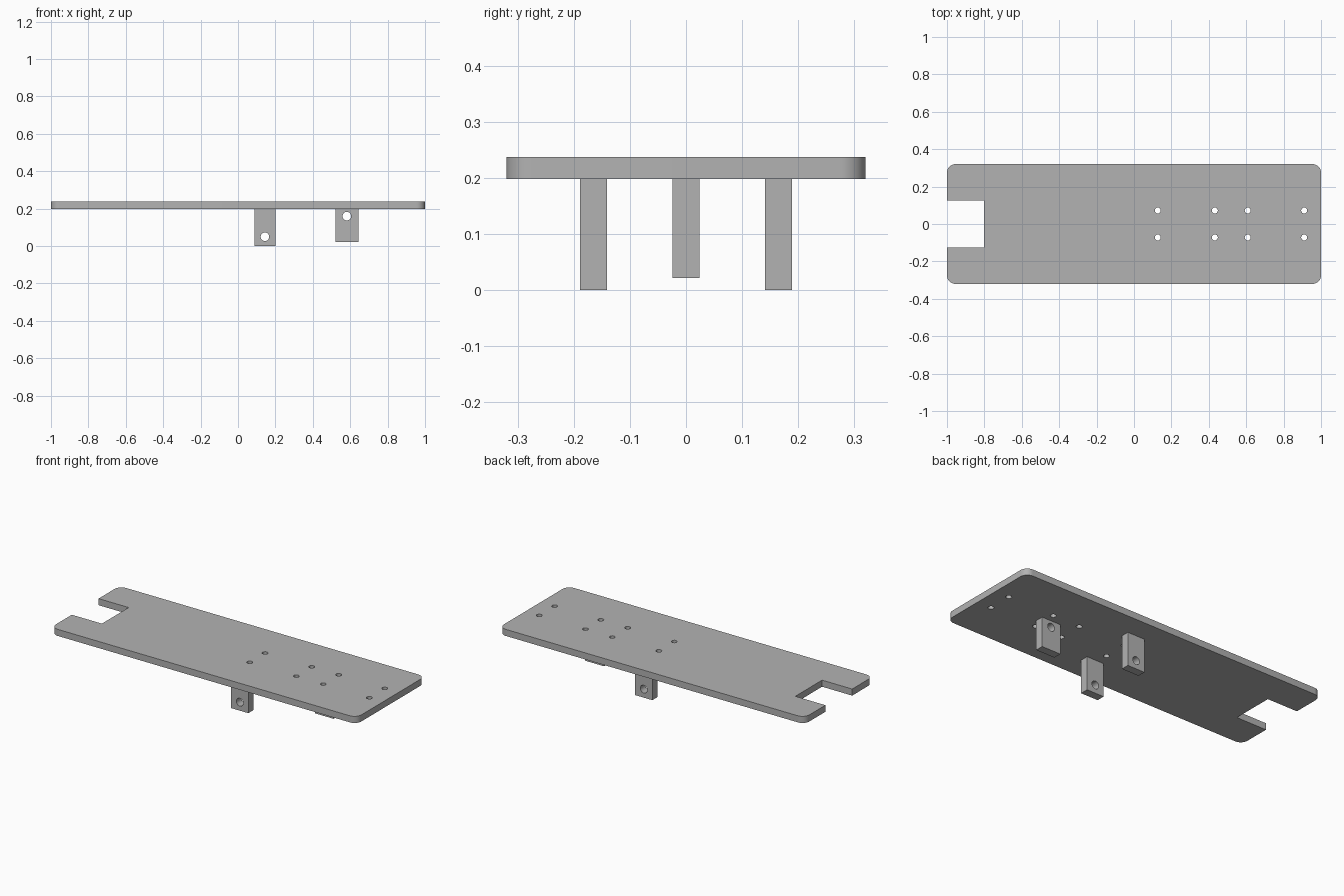
import bpy
import bmesh
from math import cos, sin, pi, radians
from mathutils import Matrix

cube = bpy.data.objects.get("Cube")
if cube:
    bpy.data.objects.remove(cube)

grey = bpy.data.materials.new("plain grey")
grey.use_nodes = True
grey.diffuse_color = (0.45, 0.45, 0.45, 1)
grey.node_tree.nodes["Principled BSDF"].inputs["Base Color"].default_value = grey.diffuse_color


def arc(x, y, r, start, sweep, steps):
    """Points along a circular arc."""
    return [(x + r * cos(start + sweep * i / steps), y + r * sin(start + sweep * i / steps))
            for i in range(steps + 1)]


def circle(x, y, r):
    return arc(x, y, r, 0, 2 * pi, 32)[:-1]


def slab(name, outlines, thickness, matrix):
    """Extrude an outline; the further outlines become through holes."""
    curve = bpy.data.curves.new(name, 'CURVE')
    curve.dimensions = '2D'
    curve.fill_mode = 'BOTH'
    curve.extrude = thickness / 2
    for points in outlines:
        spline = curve.splines.new('POLY')
        spline.points.add(len(points) - 1)
        for p, (x, y) in zip(spline.points, points):
            p.co = (x, y, 0, 1)
        spline.use_cyclic_u = True
    obj = bpy.data.objects.new(name, curve)
    bpy.context.collection.objects.link(obj)
    bpy.ops.object.select_all(action='DESELECT')
    obj.select_set(True)
    bpy.context.view_layer.objects.active = obj
    bpy.ops.object.convert(target='MESH')
    obj = bpy.context.object
    # Weld caps to walls and place the part
    bm = bmesh.new()
    bm.from_mesh(obj.data)
    bmesh.ops.remove_doubles(bm, verts=bm.verts, dist=1e-5)
    bmesh.ops.transform(bm, matrix=matrix, verts=bm.verts)
    bmesh.ops.recalc_face_normals(bm, faces=bm.faces)
    bm.to_mesh(obj.data)
    bm.free()
    obj.data.materials.clear()
    obj.data.materials.append(grey)
    bpy.ops.object.shade_smooth_by_angle(angle=radians(30))
    return obj


# Base plate: rounded corners, open notch at one end, two rows of screw holes
BOTTOM, TOP = 0.198, 0.237
HALF_X, HALF_Y, R = 1.0, 0.32, 0.045
NOTCH_X, NOTCH_Y = -0.803, 0.125
outline = []
for i, (sx, sy) in enumerate([(1, 1), (-1, 1), (-1, -1), (1, -1)]):
    outline += arc(sx * (HALF_X - R), sy * (HALF_Y - R), R, i * pi / 2, pi / 2, 10)
    if i == 1:
        outline += [(-HALF_X, NOTCH_Y), (NOTCH_X, NOTCH_Y),
                    (NOTCH_X, -NOTCH_Y), (-HALF_X, -NOTCH_Y)]
screw_holes = [circle(x, y, 0.016) for x in (0.127, 0.432, 0.608, 0.91) for y in (-0.072, 0.072)]
slab("base_plate", [outline] + screw_holes, TOP - BOTTOM,
     Matrix.Translation((0, 0, (BOTTOM + TOP) / 2)))


def lug(name, x0, x1, z0, hole, y, thickness):
    """Hanging block with a pin hole running front to back."""
    box = [(x0, z0), (x1, z0), (x1, BOTTOM), (x0, BOTTOM)]
    slab(name, [box, circle(*hole, 0.023)], thickness,
         Matrix.Translation((0, y, 0)) @ Matrix.Rotation(pi / 2, 4, 'X'))


# Lugs under the plate
for side, y in (("front", -0.165), ("back", 0.165)):
    lug(side + "_lug", 0.088, 0.2, 0, (0.144, 0.05), y, 0.048)
lug("middle_lug", 0.52, 0.643, 0.022, (0.582, 0.16), 0, 0.048)
